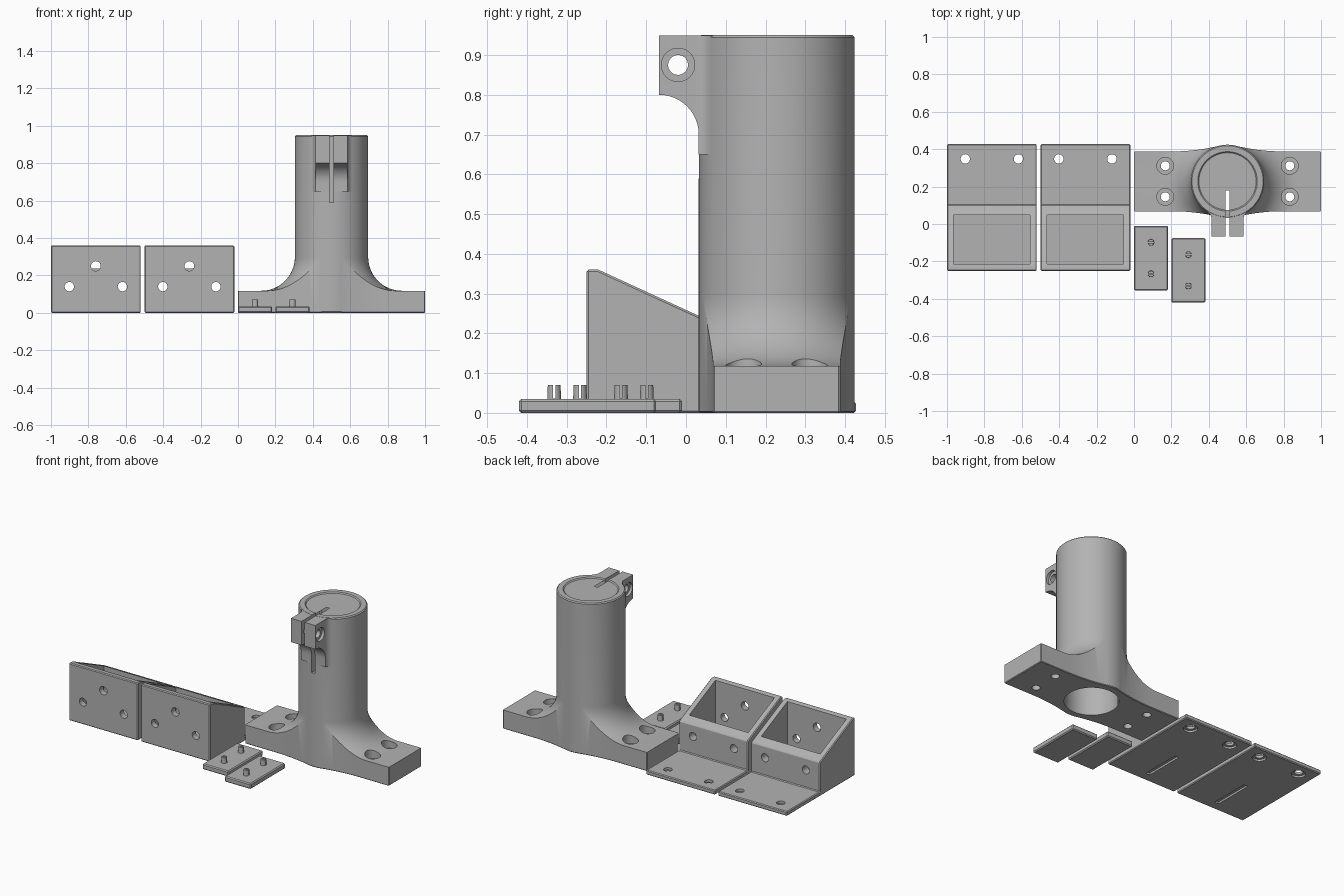
import bpy, bmesh, math
from mathutils import Matrix

if "Cube" in bpy.data.objects:
    bpy.data.objects.remove(bpy.data.objects["Cube"])

grey = bpy.data.materials.new("plain_grey")
grey.diffuse_color = (0.45, 0.45, 0.45, 1)
grey.use_nodes = True
grey.node_tree.nodes["Principled BSDF"].inputs["Base Color"].default_value = grey.diffuse_color


def finish(name, bm):
    bmesh.ops.recalc_face_normals(bm, faces=bm.faces[:])
    me = bpy.data.meshes.new(name)
    bm.to_mesh(me)
    bm.free()
    me.materials.append(grey)
    ob = bpy.data.objects.new(name, me)
    bpy.context.collection.objects.link(ob)
    return ob


def prism(name, pts, axis, lo, hi):
    """Extrude a 2D outline along an axis (x: pts are y,z; z: pts are x,y)."""
    bm = bmesh.new()
    place = (lambda a, b: (lo, a, b)) if axis == "x" else (lambda a, b: (a, b, lo))
    face = bm.faces.new([bm.verts.new(place(*p)) for p in pts])
    res = bmesh.ops.extrude_face_region(bm, geom=[face])
    d = hi - lo
    move = (d, 0, 0) if axis == "x" else (0, 0, d)
    bmesh.ops.translate(bm, vec=move,
                        verts=[v for v in res["geom"] if isinstance(v, bmesh.types.BMVert)])
    return finish(name, bm)


def box(name, x0, x1, y0, y1, z0, z1):
    return prism(name, [(x0, y0), (x1, y0), (x1, y1), (x0, y1)], "z", z0, z1)


def cyl(name, r, axis, a, b, lo, hi, n=32, r2=None):
    """Cylinder or cone along x, y or z; a, b are the other two coordinates in order."""
    bm = bmesh.new()
    bmesh.ops.create_cone(bm, cap_ends=True, segments=n, radius1=r,
                          radius2=r if r2 is None else r2, depth=hi - lo)
    m = (lo + hi) / 2
    rot, pos = {"x": (Matrix.Rotation(math.pi / 2, 4, "Y"), (m, a, b)),
                "y": (Matrix.Rotation(-math.pi / 2, 4, "X"), (a, m, b)),
                "z": (Matrix.Identity(4), (a, b, m))}[axis]
    bm.transform(Matrix.Translation(pos) @ rot)
    return finish(name, bm)


def lathe(name, profile, cx, cy, n=96):
    """Revolve (r, z) points, first and last on the axis."""
    bm = bmesh.new()
    vs = [bm.verts.new((r, 0, z)) for r, z in profile]
    es = [bm.edges.new(p) for p in zip(vs, vs[1:])]
    bmesh.ops.spin(bm, geom=vs + es, cent=(0, 0, 0), axis=(0, 0, 1),
                   angle=math.tau, steps=n, use_duplicate=False)
    bmesh.ops.remove_doubles(bm, verts=bm.verts[:], dist=1e-5)
    bmesh.ops.translate(bm, verts=bm.verts[:], vec=(cx, cy, 0))
    return finish(name, bm)


def apply(ob, mod):
    bpy.context.view_layer.objects.active = ob
    bpy.ops.object.modifier_apply(modifier=mod.name)


def combine(ob, other, op="DIFFERENCE"):
    mod = ob.modifiers.new("bool", "BOOLEAN")
    mod.operation, mod.solver, mod.object = op, "EXACT", other
    apply(ob, mod)
    bpy.data.objects.remove(other)


def chamfer(ob, w):
    mod = ob.modifiers.new("bevel", "BEVEL")
    mod.width, mod.segments, mod.limit_method = w, 1, "ANGLE"
    mod.angle_limit = math.radians(40)
    apply(ob, mod)


def smooth(ob):
    bpy.ops.object.select_all(action="DESELECT")
    ob.select_set(True)
    bpy.context.view_layer.objects.active = ob
    bpy.ops.object.shade_smooth_by_angle(angle=math.radians(30))


def arc(cx, cy, r, a0, a1, n):
    return [(cx + r * math.cos(a0 + (a1 - a0) * i / n),
             cy + r * math.sin(a0 + (a1 - a0) * i / n)) for i in range(n + 1)]


# ---- tube stand ----
CX, CY, R, BORE, H = 0.5, 0.228, 0.196, 0.153, 0.95
PI = math.pi
stand = lathe("tube_stand", [(0, 0), (R - .006, 0), (R, .006), (R, H - .006),
                             (R - .006, H), (0, H)], CX, CY)

# flared foot: revolved fillet trimmed by a bulging plan outline
fillet = arc(.376, .298, .18, -PI / 2, -PI, 16)
foot = lathe("foot", [(0, 0), (.8, 0), (.8, .118)] + fillet + [(0, .298)], CX, CY)
rp, half_w, dx = R - .0005, 0.16, 0.295
big = (dx ** 2 + half_w ** 2 - rp ** 2) / (2 * (rp - half_w))
blend = arc(dx, half_w + big, big, -PI / 2, -PI / 2 - math.atan2(dx, half_w + big), 10)
t = math.atan2(half_w + big, dx)
quad = [(.5, half_w)] + blend + arc(0, 0, rp, t, PI / 2, 5)[1:]
top = quad + [(-x, y) for x, y in quad[-2::-1]]
plan = top + [(-x, -y) for x, y in top]
outline = prism("outline", [(CX + x, CY + y) for x, y in plan], "z", 0, .32)
chamfer(outline, .004)
combine(foot, outline, "INTERSECT")
combine(stand, foot, "UNION")

# clamp ears with rounded underside
hw, f = 0.085, 0.045
fx = hw + f
fy = -math.sqrt((R + f) ** 2 - fx ** 2)
flare = arc(fx, fy, f, PI, math.atan2(-fy, -fx), 8)
side = [(hw, -.296)] + flare + [(.09, -.1)]
ear = prism("ear", [(CX + x, CY + y) for x, y in side + [(-x, y) for x, y in side[::-1]]],
            "z", .6, H - .001)
under = arc(-.068, .70, .1, PI / 2, 0, 12)
combine(ear, prism("under", [(-.068, .97)] + under + [(.032, .65), (.2, .65), (.2, .97)],
                   "x", .2, .8), "INTERSECT")
combine(stand, ear, "UNION")

# bore, clamp slit, cross bolt and counterbored mounting holes
combine(stand, cyl("c", BORE, "z", CX, CY, -.1, 1.1, 96))
combine(stand, cyl("c", BORE, "z", CX, CY, H - .006, H + .006, 96, BORE + .012))
combine(stand, box("c", CX - .011, CX + .011, -.2, CY - .05, .59, 1.1))
combine(stand, cyl("c", .025, "x", -.02, .875, .3, .7))
for s in (-1, 1):
    a, b = sorted((CX + s * .068, CX + s * .2))
    combine(stand, cyl("c", .042, "x", -.02, .875, a, b))
    for sy in (-1, 1):
        px, py = CX + s * .333, CY + sy * .083
        combine(stand, cyl("c", .024, "z", px, py, -.1, .3))
        combine(stand, cyl("c", .045, "z", px, py, .08, .4))
smooth(stand)

# ---- two open wedge brackets ----
for i, x0 in enumerate((-1.0, -.5)):
    x1, xm = x0 + .48, x0 + .24
    br = prism(f"bracket_{i + 1}",
               [(-.25, 0), (.427, 0), (.427, .028), (.1, .028), (.1, .213),
                (-.22, .36), (-.25, .36)], "x", x0, x1)
    chamfer(br, .005)
    combine(br, box("c", x0 + .035, x1 - .035, -.213, .047, .028, .5))
    combine(br, box("c", xm - .014, xm + .014, -.19, .06, -.05, .012))
    for s in (-1, 1):
        hx = xm + s * .142
        combine(br, cyl("c", .025, "y", hx, .14, -.4, .2))
        combine(br, cyl("c", .025, "z", hx, .348, -.1, .1))
        combine(br, cyl("c", .04, "z", hx, .348, -.1, .012))
    combine(br, cyl("c", .026, "y", xm, .25, -.4, -.1))
    smooth(br)

# ---- two small peg plates ----
for i, (x0, y0) in enumerate(((0, -.355), (.2, -.42))):
    plate = box(f"peg_plate_{i + 1}", x0, x0 + .182, y0, y0 + .345, 0, .035)
    chamfer(plate, .006)
    for d in (-.084, .084):
        px, py = x0 + .091, y0 + .1725 + d
        combine(plate, cyl("peg", .018, "z", px, py, .02, .07, 24, .016), "UNION")
        combine(plate, box("c", px - .03, px + .03, py - .003, py + .003, .036, .1))
    smooth(plate)
